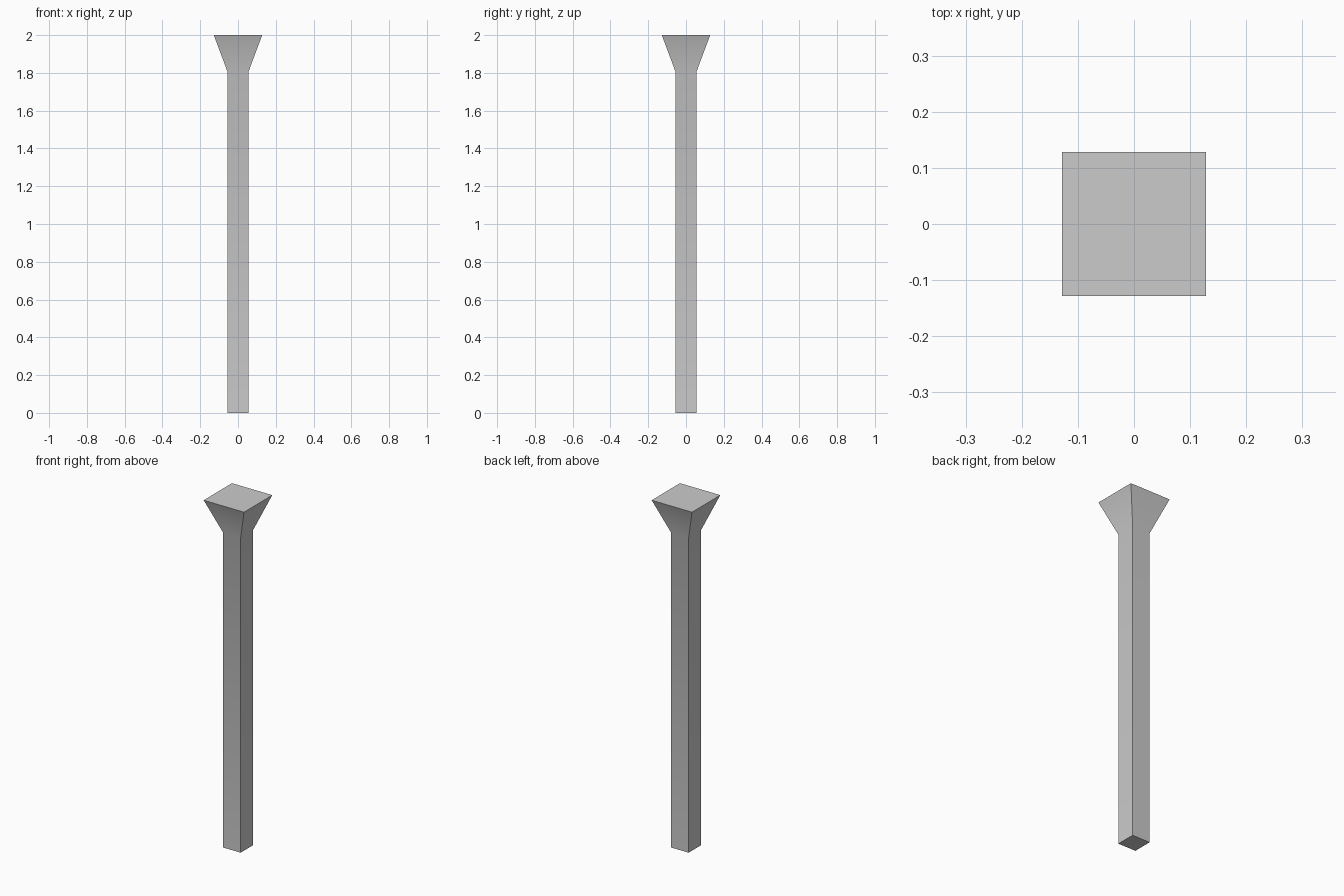
import bpy
import bmesh

if "Cube" in bpy.data.objects:
    bpy.data.objects.remove(bpy.data.objects["Cube"])

# Square post profile: (height, half width) from foot to flared cap
PROFILE = [(0.0, 0.056), (1.807, 0.056), (2.0, 0.128)]

bm = bmesh.new()


def square_ring(z, h):
    return [bm.verts.new((sx * h, sy * h, z))
            for sx, sy in ((-1, -1), (1, -1), (1, 1), (-1, 1))]


rings = [square_ring(z, h) for z, h in PROFILE]

# Shaft and flared sides
for low, high in zip(rings, rings[1:]):
    for i in range(4):
        j = (i + 1) % 4
        bm.faces.new((low[i], low[j], high[j], high[i]))

# Foot and top caps
bm.faces.new(rings[0][::-1])
bm.faces.new(rings[-1])
bmesh.ops.recalc_face_normals(bm, faces=bm.faces)

mesh = bpy.data.meshes.new("flared_post")
bm.to_mesh(mesh)
bm.free()
post = bpy.data.objects.new("flared_post", mesh)
bpy.context.collection.objects.link(post)

# Soft blend from shaft into flare, sharp corners elsewhere
bpy.context.view_layer.objects.active = post
post.select_set(True)
bpy.ops.object.shade_smooth_by_angle()
